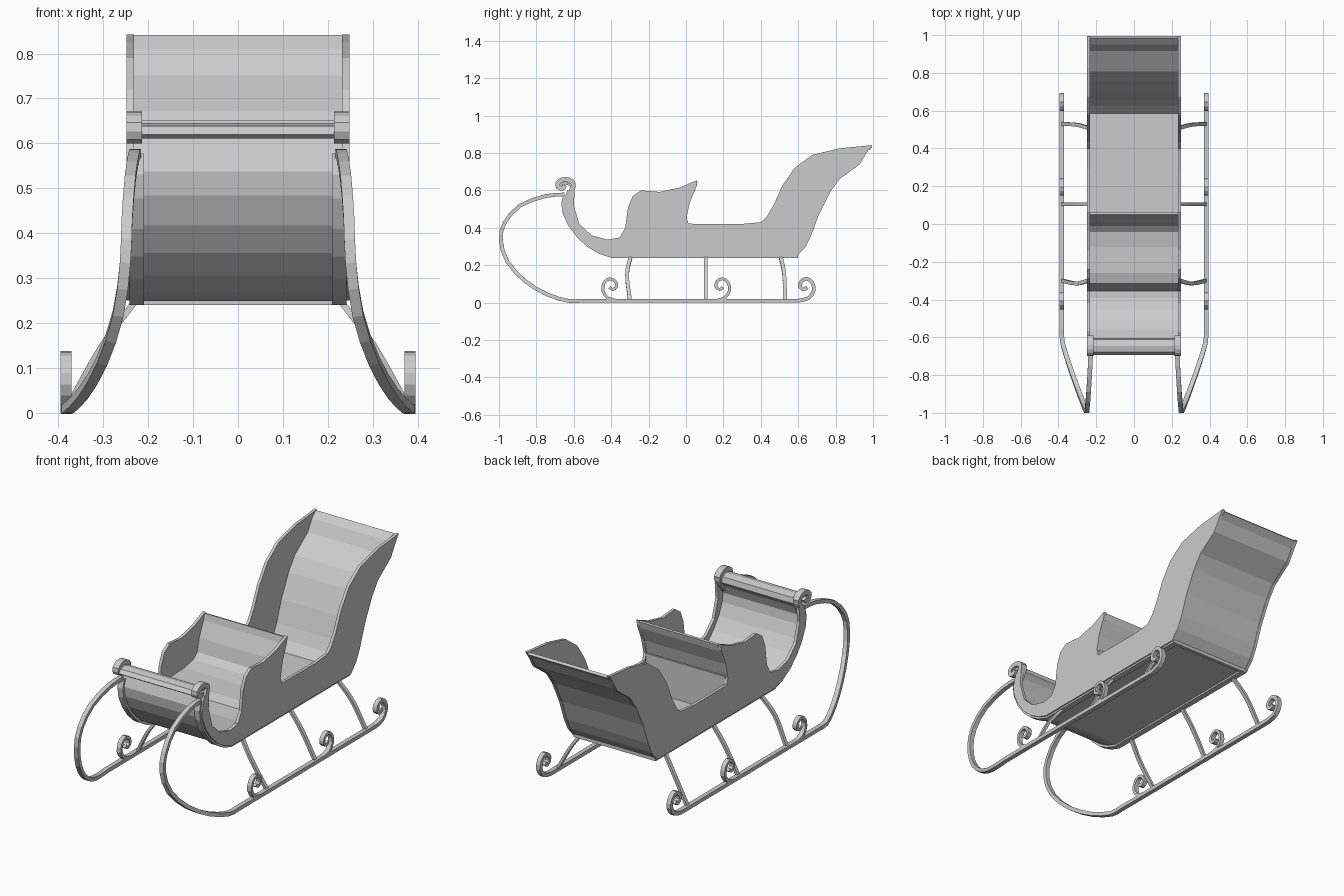
import bpy, bmesh
from mathutils import Vector

if "Cube" in bpy.data.objects:
    bpy.data.objects.remove(bpy.data.objects["Cube"])

X, Y = Vector((1, 0, 0)), Vector((0, 1, 0))


def finish(name, bm, mirror):
    bmesh.ops.recalc_face_normals(bm, faces=bm.faces)
    me = bpy.data.meshes.new(name)
    bm.to_mesh(me)
    bm.free()
    ob = bpy.data.objects.new(name, me)
    bpy.context.collection.objects.link(ob)
    if mirror:
        ob.modifiers.new("mirror", 'MIRROR').use_axis[0] = True
    return ob


def smooth(pts, n):
    """Catmull-Rom through the points, n steps per span."""
    p = [Vector(q) for q in pts]
    p = [2 * p[0] - p[1]] + p + [2 * p[-1] - p[-2]]
    out = []
    for a, b, c, d in zip(p, p[1:], p[2:], p[3:]):
        for i in range(n):
            t = i / n
            out.append(0.5 * (2 * b + (c - a) * t + (2 * a - 5 * b + 4 * c - d) * t * t
                              + (3 * b - a - 3 * c + d) * t ** 3))
    return out + [p[-2]]


def sweep(name, pts, width, thick, side=X, n=1, mirror=True):
    """Flat bar along a path; width runs along the side axis."""
    p = smooth(pts, n)
    bm = bmesh.new()
    rings = []
    for i, c in enumerate(p):
        t = (p[min(i + 1, len(p) - 1)] - p[max(i - 1, 0)]).normalized()
        s = (side - t * side.dot(t)).normalized()
        u = t.cross(s)
        rings.append([bm.verts.new(c + s * a * width / 2 + u * b * thick / 2)
                      for a, b in ((-1, -1), (1, -1), (1, 1), (-1, 1))])
    for r, q in zip(rings, rings[1:]):
        for k in range(4):
            bm.faces.new((r[k], r[k - 1], q[k - 1], q[k]))
    bm.faces.new(rings[0])
    bm.faces.new(rings[-1])
    return finish(name, bm, mirror)


def at_x(x, yz):
    return [(x, y, z) for y, z in yz]


# Side panels: one outline with dash, front bench and tall back
back_edge = [(.965, .80), (.93, .74), (.82, .66), (.77, .59), (.71, .47), (.67, .36), (.64, .30), (.595, .25)]
front_edge = [(-.40, .25), (-.46, .27), (-.52, .305), (-.575, .355), (-.62, .415), (-.65, .48), (-.657, .53)]
top_edge = [(-.635, .60), (-.595, .60), (-.60, .52), (-.57, .42), (-.505, .36), (-.42, .337), (-.355, .348),
            (-.325, .40), (-.31, .51), (-.285, .57), (-.24, .60), (-.14, .592), (-.035, .615), (.06, .655),
            (.058, .625), (.02, .535), (.003, .455), (.013, .422), (.29, .42), (.40, .43), (.435, .465),
            (.47, .525), (.515, .625), (.58, .72), (.675, .79), (.82, .825), (.995, .842)]
bm = bmesh.new()
face = bm.faces.new([bm.verts.new(v) for v in at_x(.232, back_edge + front_edge + top_edge)])
ext = bmesh.ops.extrude_face_region(bm, geom=[face])
bmesh.ops.translate(bm, vec=X * .016, verts=[v for v in ext['geom'] if isinstance(v, bmesh.types.BMVert)])
finish("side_panel", bm, True)

# Curved sheets across the body: backrest, floor with rolled dash
sweep("backrest", at_x(0, [(.99, .836)] + [(y - .008, z + .006) for y, z in back_edge]), .468, .014, mirror=False)
dash = [(.59, .257)] + [(y + .008, z + .006) for y, z in front_edge]
dash += [(-.63, .585), (-.61, .61), (-.615, .63), (-.645, .638), (-.675, .632), (-.688, .615)]
sweep("floor_and_dash", at_x(0, dash), .468, .014, mirror=False)

# Front bench: back curving into the seat and dropping to the floor
bench = [(.056, .65), (.048, .615), (.012, .535), (-.006, .465), (-.04, .435), (-.12, .42),
         (-.26, .415), (-.31, .40), (-.33, .35), (-.35, .26)]
sweep("front_bench", at_x(0, bench), .468, .012, mirror=False)
sweep("bench_rear_wall", at_x(0, [(.0, .46), (.0, .26)]), .468, .012, mirror=False)

# Trim under each side, up the dash and into the scroll
trim = [(.595, .25)] + front_edge
sweep("body_trim", at_x(.225, trim + [(-.645, .575)]), .032, .02)
sweep("rear_cross_trim", [(-.24, .59, .249), (.24, .59, .249)], .018, .018, side=Y, mirror=False)
scroll = [(-.637, .56), (-.612, .60), (-.602, .635), (-.625, .655), (-.66, .657), (-.685, .64),
          (-.682, .618), (-.66, .612), (-.648, .628)]
sweep("dash_scroll", at_x(.231, scroll), .034, .026, n=2)

# Runners: hoop at the front, straight rail, curl at the back
curl = [(.60, .01), (.655, .024), (.683, .065), (.675, .107), (.645, .128), (.615, .112),
        (.61, .085), (.63, .07), (.648, .082)]
hoop = [(.228, -.65, .578), (.232, -.75, .57), (.24, -.885, .52), (.247, -.968, .43), (.251, -.99, .335),
        (.267, -.955, .22), (.303, -.86, .115), (.345, -.74, .043), (.378, -.63, .01), (.383, -.56, .01)]
rail = smooth(hoop, 2) + [Vector(v) for v in at_x(.383, [(.50, .01)])]
rail += smooth(at_x(.383, curl), 2)
sweep("runner", rail, .024, .02)
for name, sign, shift in (("middle_curl", 1, -.45), ("front_curl", -1, .238)):
    sweep(name, at_x(.383, [(sign * y + shift, z) for y, z in curl]), .024, .016, n=2)

# Struts from body to runners
for name, y0, y1, y2 in (("front_strut", -.295, -.315, -.30), ("middle_strut", .105, .105, .105),
                         ("rear_strut", .505, .525, .53)):
    sweep(name, [(.228, y0, .25), (.302, y1, .15), (.38, y2, .012)], .02, .014, side=Y, n=4)
